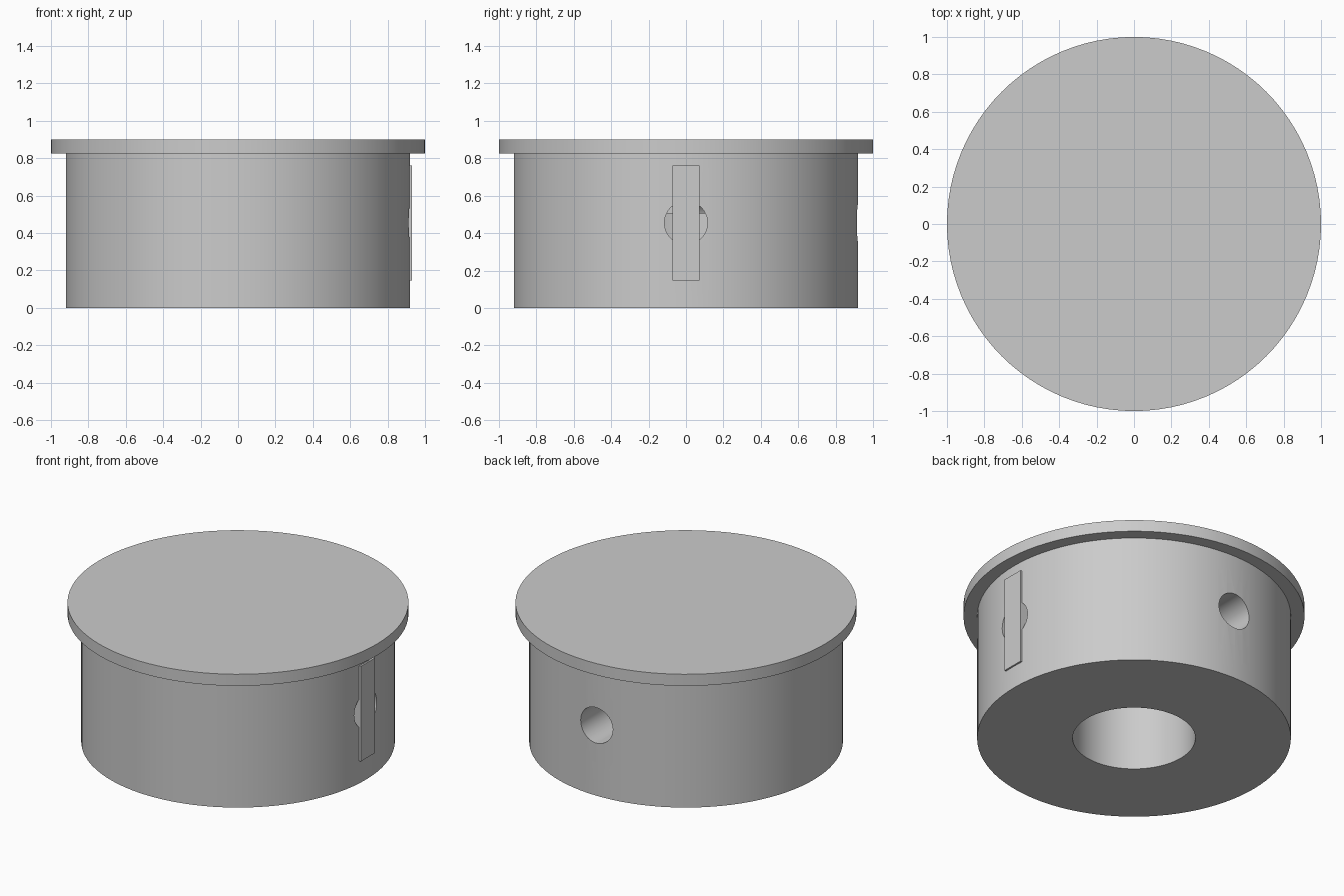
import bpy
import bmesh
import math
from mathutils import Matrix

SEGMENTS = 96
HOLE_Z = 0.455

if "Cube" in bpy.data.objects:
    bpy.data.objects.remove(bpy.data.objects["Cube"], do_unlink=True)

# One plain grey for the whole knob
grey = bpy.data.materials.new("plain grey")
grey.use_nodes = True
colour = (0.6, 0.6, 0.6, 1)
grey.diffuse_color = colour
grey.node_tree.nodes["Principled BSDF"].inputs["Base Color"].default_value = colour


def add_object(name, bm):
    bmesh.ops.recalc_face_normals(bm, faces=bm.faces)
    mesh = bpy.data.meshes.new(name)
    bm.to_mesh(mesh)
    bm.free()
    mesh.materials.append(grey)
    obj = bpy.data.objects.new(name, mesh)
    bpy.context.collection.objects.link(obj)
    return obj


def lathe(name, profile):
    """Revolve (radius, height) points round z; both ends lie on the axis."""
    bm = bmesh.new()
    verts = [bm.verts.new((r, 0, z)) for r, z in profile]
    edges = [bm.edges.new(pair) for pair in zip(verts, verts[1:])]
    bmesh.ops.spin(bm, geom=verts + edges, cent=(0, 0, 0), axis=(0, 0, 1),
                   angle=2 * math.pi, steps=SEGMENTS)
    bmesh.ops.remove_doubles(bm, verts=bm.verts, dist=1e-4)
    return add_object(name, bm)


def radial_cutter(name, turn):
    """Cylinder running from the axis outwards, turned about z."""
    bm = bmesh.new()
    place = (Matrix.Rotation(turn, 4, "Z") @ Matrix.Translation((0.6, 0, HOLE_Z))
             @ Matrix.Rotation(math.pi / 2, 4, "Y"))
    bmesh.ops.create_cone(bm, cap_ends=True, segments=48, radius1=0.115,
                          radius2=0.115, depth=1.2, matrix=place)
    obj = add_object(name, bm)
    obj.hide_render = True
    obj.hide_viewport = True
    return obj


# Flanged body with a blind shaft bore
body = lathe("knob_body", [(0, 0.505), (0.36, 0.505), (0.36, 0), (0.92, 0),
                           (0.92, 0.825), (1, 0.825), (1, 0.9), (0, 0.9)])

# Screw holes on the left and the back
for side, turn in (("left", 0), ("back", math.pi / 2)):
    cut = body.modifiers.new(side + " hole", "BOOLEAN")
    cut.operation = "DIFFERENCE"
    cut.solver = "EXACT"
    cut.object = radial_cutter(side + "_hole_cutter", turn)

# Upright pointer strip across the left hole
bm = bmesh.new()
bmesh.ops.create_cube(bm, size=1, matrix=Matrix.Translation((0.88, 0, 0.453))
                      @ Matrix.Diagonal((0.1, 0.145, 0.615, 1)))
add_object("pointer_strip", bm)

# Round walls shaded smooth, rims kept sharp
bpy.ops.object.select_all(action="DESELECT")
body.select_set(True)
bpy.context.view_layer.objects.active = body
for cut in list(body.modifiers):
    bpy.ops.object.modifier_apply(modifier=cut.name)
bpy.ops.object.shade_smooth_by_angle(angle=math.radians(30))
